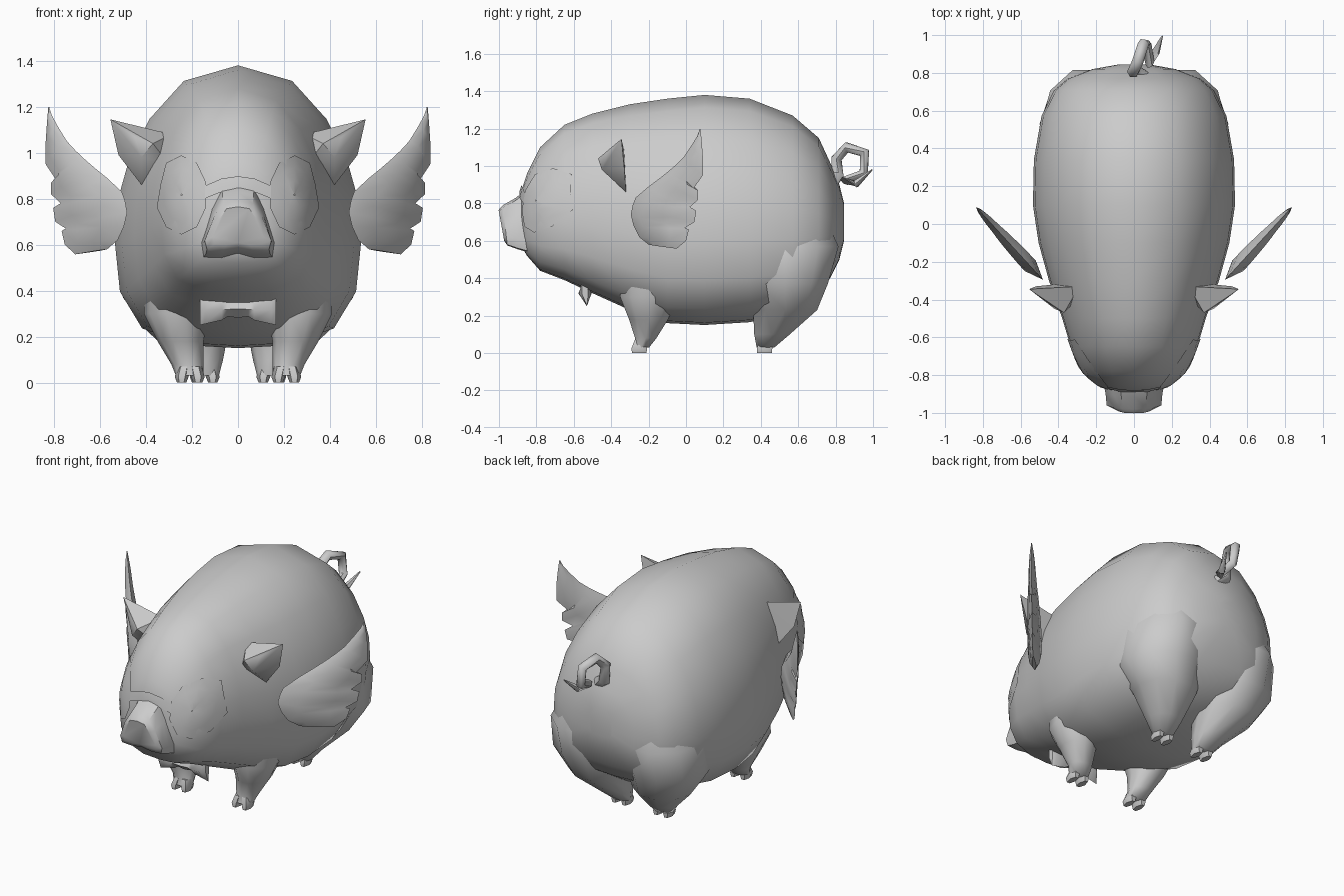
import bpy, bmesh, math
from mathutils import Vector
from mathutils.bvhtree import BVHTree

if "Cube" in bpy.data.objects:
    bpy.data.objects.remove(bpy.data.objects["Cube"])

clay = bpy.data.materials.new("plain_grey")
clay.diffuse_color = (0.6, 0.6, 0.6, 1)
clay.use_nodes = True
clay.node_tree.nodes["Principled BSDF"].inputs["Base Color"].default_value = clay.diffuse_color


def finish(name, bm, mirror=False, angle=60):
    bmesh.ops.recalc_face_normals(bm, faces=bm.faces)
    me = bpy.data.meshes.new(name)
    bm.to_mesh(me)
    bm.free()
    me.materials.append(clay)
    ob = bpy.data.objects.new(name, me)
    bpy.context.collection.objects.link(ob)
    if mirror:
        ob.modifiers.new("mirror", 'MIRROR').use_mirror_merge = False
    bpy.ops.object.select_all(action='DESELECT')
    ob.select_set(True)
    bpy.context.view_layer.objects.active = ob
    bpy.ops.object.shade_smooth_by_angle(angle=math.radians(angle))
    return ob


def loft(bm, rings):
    """Skin a list of equal-length closed rings and cap both ends."""
    vs = [[bm.verts.new(p) for p in r] for r in rings]
    n = len(vs[0])
    for a, b in zip(vs, vs[1:]):
        for i in range(n):
            j = (i + 1) % n
            bm.faces.new((a[i], a[j], b[j], b[i]))
    bm.faces.new(vs[0])
    bm.faces.new(vs[-1])


def ellipse(z, cx, cy, rx, ry, n=10):
    return [(cx + rx * math.cos(math.tau * i / n),
             cy + ry * math.sin(math.tau * i / n), z) for i in range(n)]


def egg_ring(profile, y, lo, hi, hw, lean=0):
    """Left-right symmetric ring in xz from a half profile of (width, height)."""
    full = profile + [(-w, t) for w, t in reversed(profile[1:-1])]
    return [(w * hw, y + lean * t, lo + (hi - lo) * t) for w, t in full]


# Body: pear-shaped section lofted from nose to rump
PEAR = [(0, 1), (.44, .945), (.72, .81), (.89, .66), (.98, .52),
        (1, .37), (.96, .2), (.78, .07), (.4, .01), (0, 0)]
stations = [(-.88, .57, .87, .12), (-.85, .52, .96, .19), (-.78, .44, 1.1, .275),
            (-.65, .39, 1.22, .335), (-.5, .32, 1.28, .38), (-.3, .23, 1.33, .45),
            (-.1, .16, 1.36, .505), (.1, .15, 1.38, .535), (.34, .165, 1.36, .53),
            (.57, .22, 1.27, .49), (.71, .31, 1.15, .42), (.77, .4, 1.02, .35),
            (.82, .5, .9, .22), (.845, .6, .8, .08)]
bm = bmesh.new()
loft(bm, [egg_ring(PEAR, *s) for s in stations])
bmesh.ops.recalc_face_normals(bm, faces=bm.faces)
skin = BVHTree.FromBMesh(bm)
finish("body", bm)

# Snout: wider at the bottom, leaning front disc
SNOUT = [(0, 1), (.45, .95), (.72, .68), (1, .2), (.93, .02), (.45, 0), (0, .05)]
bm = bmesh.new()
loft(bm, [egg_ring(SNOUT, -.76, .52, .9, .16), egg_ring(SNOUT, -.85, .54, .88, .16),
          egg_ring(SNOUT, -.9, .555, .83, .15, -.01),
          egg_ring(SNOUT, -.955, .575, .79, .145, -.025),
          egg_ring(SNOUT, -.972, .6, .765, .11, -.03)])
finish("snout", bm, angle=45)

# Legs with split hooves
legs = {
    "front_leg": ([(.5, .27, -.2, .13, .15), (.3, .27, -.2, .14, .16),
                   (.18, .25, -.2, .1, .11), (.08, .22, -.215, .07, .06),
                   (.03, .21, -.24, .06, .045)], (.21, -.25)),
    "hind_leg": ([(.8, .22, .52, .15, .2), (.57, .25, .53, .24, .3),
                  (.37, .25, .53, .25, .24), (.23, .22, .53, .18, .18),
                  (.1, .165, .46, .1, .1), (.03, .145, .425, .062, .05)], (.145, .42)),
}
for name, (rings, (fx, fy)) in legs.items():
    bm = bmesh.new()
    loft(bm, [ellipse(*r) for r in rings])
    for s in (-1, 1):
        loft(bm, [ellipse(.07, fx + s * .025, fy + .01, .028, .04, 6),
                  ellipse(.025, fx + s * .035, fy, .03, .048, 6),
                  ellipse(0, fx + s * .035, fy, .02, .045, 6)])
    finish(name, bm, mirror=True)

# Ears: flat backs, pointed tips
bm = bmesh.new()
for p in [(.29, -.33, 1.08), (.555, -.345, 1.145), (.52, -.33, .99), (.42, -.32, .86),
          (.37, -.47, 1.04), (.42, -.45, .98), (.45, -.42, 1.07), (.3, -.4, .95)]:
    bm.verts.new(p)
bmesh.ops.convex_hull(bm, input=bm.verts)
finish("ear", bm, mirror=True, angle=50)

# Wings: leading/trailing edge pairs in (y, z), padded between
pairs = [((-.2, .58), (-.05, .558)), ((-.25, .62), (0, .6)), ((-.28, .68), (.015, .66)),
         ((-.295, .74), (-.005, .67)), ((-.285, .79), (.045, .70)), ((-.27, .83), (.055, .76)),
         ((-.2, .89), (.02, .78)), ((-.14, .935), (.065, .82)), ((-.09, .975), (.065, .87)),
         ((-.05, 1.01), (.04, .88)), ((-.01, 1.05), (.09, .95)), ((.03, 1.11), (.09, 1.05)),
         ((.06, 1.16), (.085, 1.12)), ((.074, 1.198), (.078, 1.198))]
thick = [.012, .028, .036, .04, .04, .04, .038, .034, .03, .026, .022, .017, .01, .002]
slope = .92
across = Vector((1, -slope, 0)).normalized()


def wing_point(y, z):
    return Vector((.482 + (y + .295) * slope, y, z))


bm = bmesh.new()
rings = []
for (a, b), t in zip(pairs, thick):
    a, b = wing_point(*a), wing_point(*b)
    m, q = a.lerp(b, .25), a.lerp(b, .7)
    rings.append([a, m + across * t, q + across * t * .6, b,
                  q - across * t * .6, m - across * t])
loft(bm, rings)
finish("wing", bm, mirror=True, angle=50)

# Bow tie: pinched middle, flared ends
bm = bmesh.new()
rings = []
for x, lo, hi, d in [(-.165, .25, .385, .012), (-.145, .255, .378, .028), (-.07, .272, .362, .03),
                     (-.045, .288, .35, .022), (0, .282, .358, .03), (.045, .288, .35, .022),
                     (.07, .272, .362, .03), (.145, .255, .378, .028), (.165, .25, .385, .012)]:
    m = (lo + hi) / 2
    rings.append([(x, -.53, lo), (x, -.545 - d, m), (x, -.555, hi),
                  (x, -.525, hi), (x, -.535 + d, m)])
loft(bm, rings)
finish("bow_tie", bm)


# Eyeglasses: thin plates laid over the face
def on_face(x, z, lift):
    hit, nor, _, _ = skin.ray_cast(Vector((x, -2, z)), Vector((0, 1, 0)))
    if hit is None or hit.y > -.6:
        hit, nor, _, _ = skin.find_nearest(Vector((x, -.62, z)))
    return hit + nor * lift


def plate(bm, rows):
    vs = [[bm.verts.new(on_face(x, z, .009)) for x, z in r] for r in rows]
    for a, b in zip(vs, vs[1:]):
        for i in range(len(a) - 1):
            bm.faces.new((a[i], a[i + 1], b[i + 1], b[i]))


bm = bmesh.new()
plate(bm, [[(.24 + .11 * r * math.cos(math.tau * (i + .5) / 10),
             .815 + .17 * r * math.sin(math.tau * (i + .5) / 10)) for i in range(11)]
           for r in (.02, .35, .7, 1)])
bmesh.ops.remove_doubles(bm, verts=bm.verts, dist=.0005)
finish("lens", bm, mirror=True)
bm = bmesh.new()
plate(bm, [[(x, z + .055 * k) for x, z in
            [(-.14, .8), (-.07, .83), (0, .84), (.07, .83), (.14, .8)]] for k in (0, .5, 1)])
finish("glasses_bridge", bm)

# Tail: tapered curl
path = [Vector(p) for p in [(.07, .76, .9), (.0, .81, .95), (-.005, .805, 1.04),
                            (.02, .86, 1.1), (.05, .955, 1.07), (.065, .95, .96),
                            (.085, .85, .92), (.115, .91, .905), (.15, .995, .98)]]
radii = [.045, .036, .032, .03, .03, .028, .028, .022, .004]
bm = bmesh.new()
rings = []
for i, (p, r) in enumerate(zip(path, radii)):
    t = (path[min(i + 1, 8)] - path[max(i - 1, 0)]).normalized()
    u = (Vector((1, 0, 0)) - t * t.x).normalized()
    w = t.cross(u)
    rings.append([p + (u * math.cos(math.tau * k / 6) + w * math.sin(math.tau * k / 6)) * r
                  for k in range(6)])
loft(bm, rings)
finish("tail", bm)
